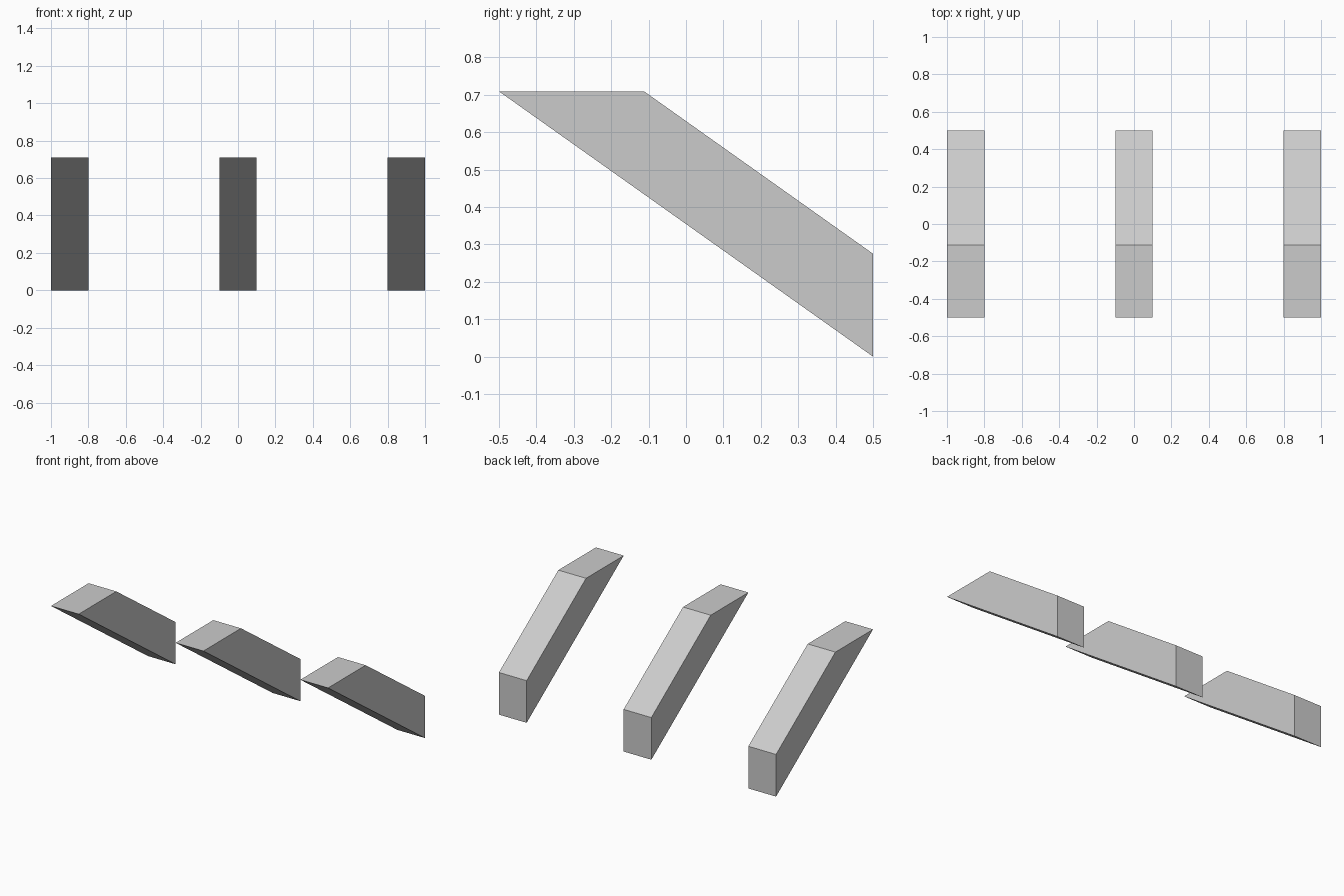
import bpy
import bmesh

if "Cube" in bpy.data.objects:
    bpy.data.objects.remove(bpy.data.objects["Cube"])

# Side profile of a slanted brace (y, z)
PROFILE = [(-0.5, 0.709), (0.5, 0.0), (0.5, 0.275), (-0.112, 0.709)]
WIDTH = 0.2


def make_brace(name, x):
    bm = bmesh.new()
    face = bm.faces.new([bm.verts.new((-WIDTH / 2, y, z)) for y, z in PROFILE])
    extruded = bmesh.ops.extrude_face_region(bm, geom=[face])["geom"]
    verts = [g for g in extruded if isinstance(g, bmesh.types.BMVert)]
    bmesh.ops.translate(bm, verts=verts, vec=(WIDTH, 0, 0))
    bmesh.ops.recalc_face_normals(bm, faces=bm.faces)
    mesh = bpy.data.meshes.new(name)
    bm.to_mesh(mesh)
    bm.free()
    obj = bpy.data.objects.new(name, mesh)
    obj.location.x = x
    bpy.context.collection.objects.link(obj)


# Three evenly spaced braces
for side, x in (("left", -0.9), ("middle", 0.0), ("right", 0.9)):
    make_brace(side + "_brace", x)
